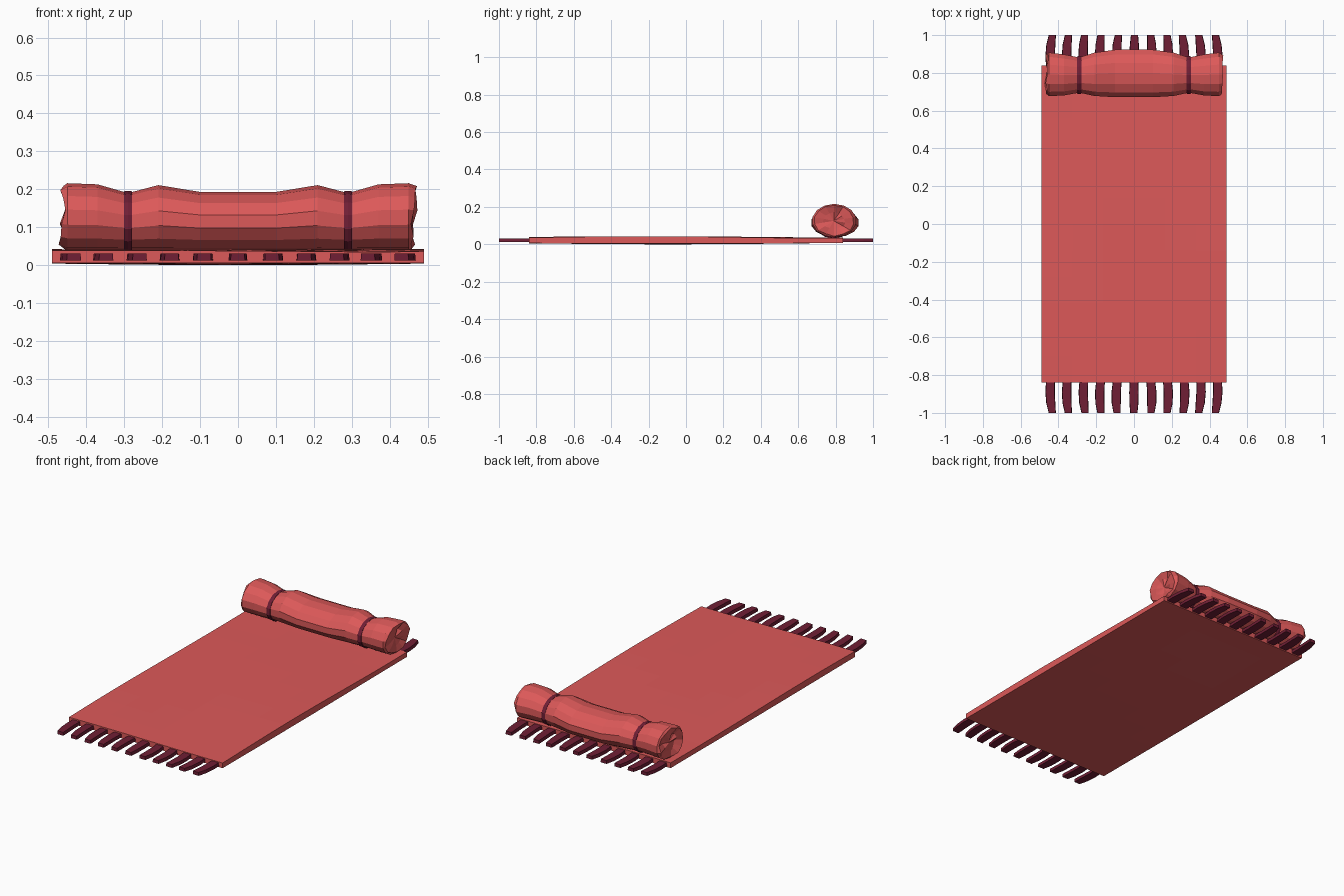
import bpy, bmesh, random
from math import sin, cos, pi

if "Cube" in bpy.data.objects:
    bpy.data.objects.remove(bpy.data.objects["Cube"])

random.seed(4)


def material(name, rgb):
    m = bpy.data.materials.new(name)
    m.diffuse_color = (*rgb, 1)
    m.use_nodes = True
    m.node_tree.nodes["Principled BSDF"].inputs["Base Color"].default_value = m.diffuse_color
    return m


RED = material("red_cloth", (0.72, 0.10, 0.10))
WINE = material("wine_cord", (0.16, 0.013, 0.035))


def loft(name, rings, mat, caps=True, loop=False):
    """Skin closed rings of points in order, optionally capped or looped."""
    bm = bmesh.new()
    vs = [[bm.verts.new(p) for p in r] for r in rings]
    pairs = list(zip(vs, vs[1:])) + ([(vs[-1], vs[0])] if loop else [])
    for a, b in pairs:
        for i in range(len(a)):
            j = (i + 1) % len(a)
            bm.faces.new((a[i], a[j], b[j], b[i]))
    if caps:
        bm.faces.new(vs[0])
        bm.faces.new(vs[-1])
    bmesh.ops.remove_doubles(bm, verts=bm.verts, dist=1e-5)
    bmesh.ops.recalc_face_normals(bm, faces=bm.faces)
    me = bpy.data.meshes.new(name)
    bm.to_mesh(me)
    bm.free()
    me.materials.append(mat)
    ob = bpy.data.objects.new(name, me)
    bpy.context.collection.objects.link(ob)
    return ob


# Mat: slab with gently uneven top and underside
def top_z(x, y):
    return 0.035 + 0.006 * max(0, cos((y + 0.2) * 1.9)) + 0.002 * sin(5 * x + 4 * y)


def low_z(x, y):
    return 0.007 - 0.006 * max(0, cos((y + 0.1) * 2)) * (0.5 + 0.5 * cos(4 * x))


xs = [-0.49 + 0.98 * i / 6 for i in range(7)]
rings = []
for k in range(13):
    y = -0.84 + 1.68 * k / 12
    rings.append([(x, y, top_z(x, y)) for x in xs]
                 + [(x, y, max(0, low_z(x, y) - 0.001)) for x in reversed(xs)])
loft("mat", rings, RED)

# Fringe: eleven bent tassels at each end
for end, label in ((-1, "front"), (1, "back")):
    for i in range(11):
        x0 = (i - 5) * 0.0885
        lean = -0.012 * (i - 5) / 5 + random.uniform(-0.004, 0.004)
        bow = 0.006 if i < 5 else -0.006 if i > 5 else 0
        rings = []
        for t, w in ((0, 0.023), (0.35, 0.025), (0.7, 0.024), (1, 0.019)):
            x = x0 + lean * t - bow * sin(pi * t)
            y = end * (0.83 + 0.17 * t)
            rings.append([(x - w, y, 0.012), (x + w, y, 0.012),
                          (x + w * 0.92, y, 0.031), (x - w * 0.92, y, 0.031)])
        loft(f"{label}_tassel_{i + 1}", rings, WINE)

# Bolster: stations give x, y range and z range, mirrored about the middle
half = [(0.10, 0.668, 0.926, 0.037, 0.193), (0.21, 0.675, 0.910, 0.037, 0.211),
        (0.29, 0.693, 0.884, 0.038, 0.190), (0.37, 0.678, 0.900, 0.037, 0.213),
        (0.45, 0.674, 0.911, 0.037, 0.216)]
N = 14


def oval(x, y0, y1, z0, z1, scale=1.0, jitter=0.0):
    cy, cz = (y0 + y1) / 2, (z0 + z1) / 2
    ring = []
    for i in range(N):
        a = 2 * pi * (i + 0.5) / N
        r = scale + random.uniform(-jitter, jitter) * 4
        ring.append((x + random.uniform(-jitter, jitter),
                     cy + r * (y1 - y0) / 2 * cos(a), cz + r * (z1 - z0) / 2 * sin(a)))
    return ring


def end_cap(s):
    """Crumpled, slightly sunken gathered cloth."""
    st = half[-1][1:]
    rim = oval(s * 0.463, *st, 0.9, 0.010)
    mid = oval(s * 0.452, *st, 0.5, 0.012)
    core = [(s * 0.447, 0.79, 0.125)] * N
    return [rim, mid, core]


right = [oval(*h) for h in half]
left = [oval(-h[0], *h[1:]) for h in reversed(half)]
rings = list(reversed(end_cap(-1))) + left + right + end_cap(1)


# Degenerate centre rings become a fan, so build the bolster directly
def bolster(rings):
    bm = bmesh.new()
    c0, c1 = bm.verts.new(rings[0][0]), bm.verts.new(rings[-1][0])
    vs = [[bm.verts.new(p) for p in r] for r in rings[1:-1]]
    for i in range(N):
        j = (i + 1) % N
        for a, b in zip(vs, vs[1:]):
            bm.faces.new((a[i], a[j], b[j], b[i]))
        bm.faces.new((c0, vs[0][j], vs[0][i]))
        bm.faces.new((c1, vs[-1][i], vs[-1][j]))
    bmesh.ops.recalc_face_normals(bm, faces=bm.faces)
    me = bpy.data.meshes.new("bolster")
    bm.to_mesh(me)
    bm.free()
    me.materials.append(RED)
    bpy.context.collection.objects.link(bpy.data.objects.new("bolster", me))


bolster(rings)

# Cords tied round the two waists of the bolster
waist = half[2][1:]
for s, label in ((-1, "left"), (1, "right")):
    section = ((-0.011, 0.94), (-0.011, 1.06), (0.0, 1.08), (0.011, 1.06), (0.011, 0.94))
    loft(f"{label}_cord", [oval(s * 0.29 + dx, *waist, k) for dx, k in section],
         WINE, caps=False, loop=True)
